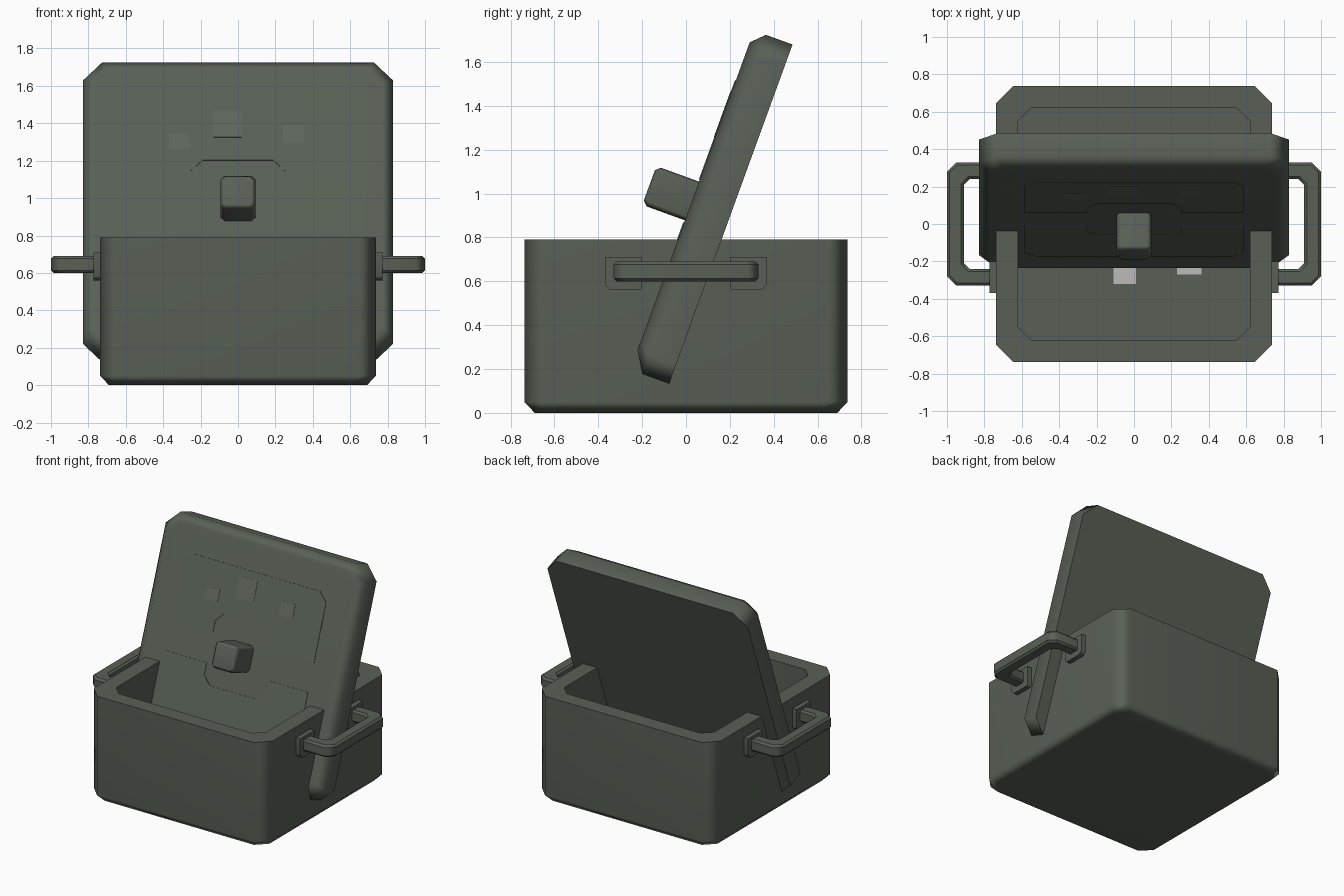
import bpy, bmesh, math

if "Cube" in bpy.data.objects:
    bpy.data.objects.remove(bpy.data.objects["Cube"], do_unlink=True)


def make_material(name, rgb):
    mat = bpy.data.materials.new(name)
    mat.use_nodes = True
    mat.diffuse_color = (*rgb, 1)
    bsdf = mat.node_tree.nodes["Principled BSDF"]
    bsdf.inputs["Base Color"].default_value = (*rgb, 1)
    bsdf.inputs["Roughness"].default_value = 0.8
    return mat


GREEN = make_material("grey_green", (0.098, 0.117, 0.092))
WORN = make_material("worn_green", (0.112, 0.132, 0.105))
PALE = make_material("pale_grey", (0.50, 0.50, 0.49))


def loft(name, rings, mat=GREEN, smooth=50, bevel=0):
    """Skin a stack of matching rings and cap both ends."""
    bm = bmesh.new()
    loops = [[bm.verts.new(p) for p in ring] for ring in rings]
    for a, b in zip(loops, loops[1:]):
        for i in range(len(a)):
            j = (i + 1) % len(a)
            bm.faces.new((a[i], a[j], b[j], b[i]))
    bm.faces.new(loops[0][::-1])
    bm.faces.new(loops[-1])
    bmesh.ops.recalc_face_normals(bm, faces=bm.faces)
    mesh = bpy.data.meshes.new(name)
    bm.to_mesh(mesh)
    bm.free()
    mesh.materials.append(mat)
    obj = bpy.data.objects.new(name, mesh)
    bpy.context.collection.objects.link(obj)
    if bevel:
        mod = obj.modifiers.new("Bevel", "BEVEL")
        mod.width, mod.segments = bevel, 1
        mod.limit_method, mod.angle_limit = "ANGLE", math.radians(60)
    if smooth:
        bpy.ops.object.select_all(action="DESELECT")
        obj.select_set(True)
        bpy.context.view_layer.objects.active = obj
        bpy.ops.object.shade_smooth_by_angle(angle=math.radians(smooth))
        mod = obj.modifiers.new("Weighted normals", "WEIGHTED_NORMAL")
        mod.keep_sharp = True
    return obj


def octagon(h, c, z):
    """Square of half-size h with corners cut by c, at height z."""
    k = h - c
    return [(x, y, z) for x, y in ((h, -k), (h, k), (k, h), (-k, h),
                                   (-h, k), (-h, -k), (-k, -h), (k, -h))]


def prism(name, outline, z0, z1, **kw):
    return loft(name, [[(x, y, z) for x, y in outline] for z in (z0, z1)], **kw)


def plate(name, x0, x1, y0, y1, z0, z1, mat):
    return prism(name, [(x0, y0), (x1, y0), (x1, y1), (x0, y1)], z0, z1,
                 mat=mat, smooth=0)


# Open box with cut corners, thick walls and a floor
FLOOR = 0.115
loft("box", [octagon(0.69, 0.075, 0), octagon(0.737, 0.09, 0.05),
             octagon(0.737, 0.09, 0.79), octagon(0.62, 0.07, 0.79),
             octagon(0.62, 0.07, FLOOR)])

# Pale patches on the floor
plate("floor_patch_a", -0.11, 0.01, -0.32, -0.20, FLOOR - 0.002, FLOOR + 0.004, PALE)
plate("floor_patch_b", 0.23, 0.36, -0.27, -0.15, FLOOR - 0.002, FLOOR + 0.004, PALE)

# Lid slab, built flat with its outer side up
FACE = 0.305
lid_parts = [loft("lid", [octagon(0.8275, 0.1, 0.118), octagon(0.8275, 0.1, 0.247),
                          octagon(0.77, 0.08, FACE)])]

# Two shallow panels that leave a strap and a centre pad between them
half = [(0.585, 0.104), (0.585, 0.52), (0.52, 0.585)]
inner = [(0.19, 0.25), (0.25, 0.19), (0.25, 0.104)]
outline = (half + [(-x, y) for x, y in half[::-1]]
           + [(-x, y) for x, y in inner[::-1]] + inner)
for name, s in (("upper", 1), ("lower", -1)):
    lid_parts.append(prism(name + "_lid_panel", [(x, s * y) for x, y in outline],
                           FACE - 0.002, FACE + 0.004, smooth=0))

# Faint worn patches on the upper panel
for i, (x0, x1, y0, y1) in enumerate([(-0.13, 0.02, 0.38, 0.53),
                                      (-0.37, -0.26, 0.31, 0.40),
                                      (0.24, 0.35, 0.35, 0.45)]):
    lid_parts.append(plate(f"lid_patch_{i + 1}", x0, x1, y0, y1,
                           FACE, FACE + 0.006, WORN))

# Knob with cut corners
lid_parts.append(loft("lid_knob", [octagon(0.094, 0.022, 0.29), octagon(0.094, 0.022, 0.49),
                                   octagon(0.074, 0.016, 0.512)], smooth=50))

# Lean the lid back inside the box
for part in lid_parts:
    part.location = (0, 0.3138, 0.8622)
    part.rotation_euler = (math.radians(70), 0, 0)

# Side handles and their mounting brackets
front_half = [(0.76, -0.24), (0.76, -0.33), (0.95, -0.33), (1.0, -0.28)]
inner_half = [(0.91, -0.21), (0.88, -0.24)]
loop = (front_half + [(x, -y) for x, y in front_half[::-1]]
        + [(x, -y) for x, y in inner_half[::-1]] + inner_half)
bracket = [(0.20, 0.57), (0.21, 0.56), (0.345, 0.56), (0.37, 0.585),
           (0.37, 0.71), (0.20, 0.71)]
for side, s in (("left", 1), ("right", -1)):
    prism(side + "_handle", [(s * x, y) for x, y in loop], 0.60, 0.69, bevel=0.014)
    for end, t in (("front", -1), ("back", 1)):
        loft(f"{side}_{end}_bracket",
             [[(s * x, t * y, z) for y, z in bracket] for x in (0.72, 0.772)])
